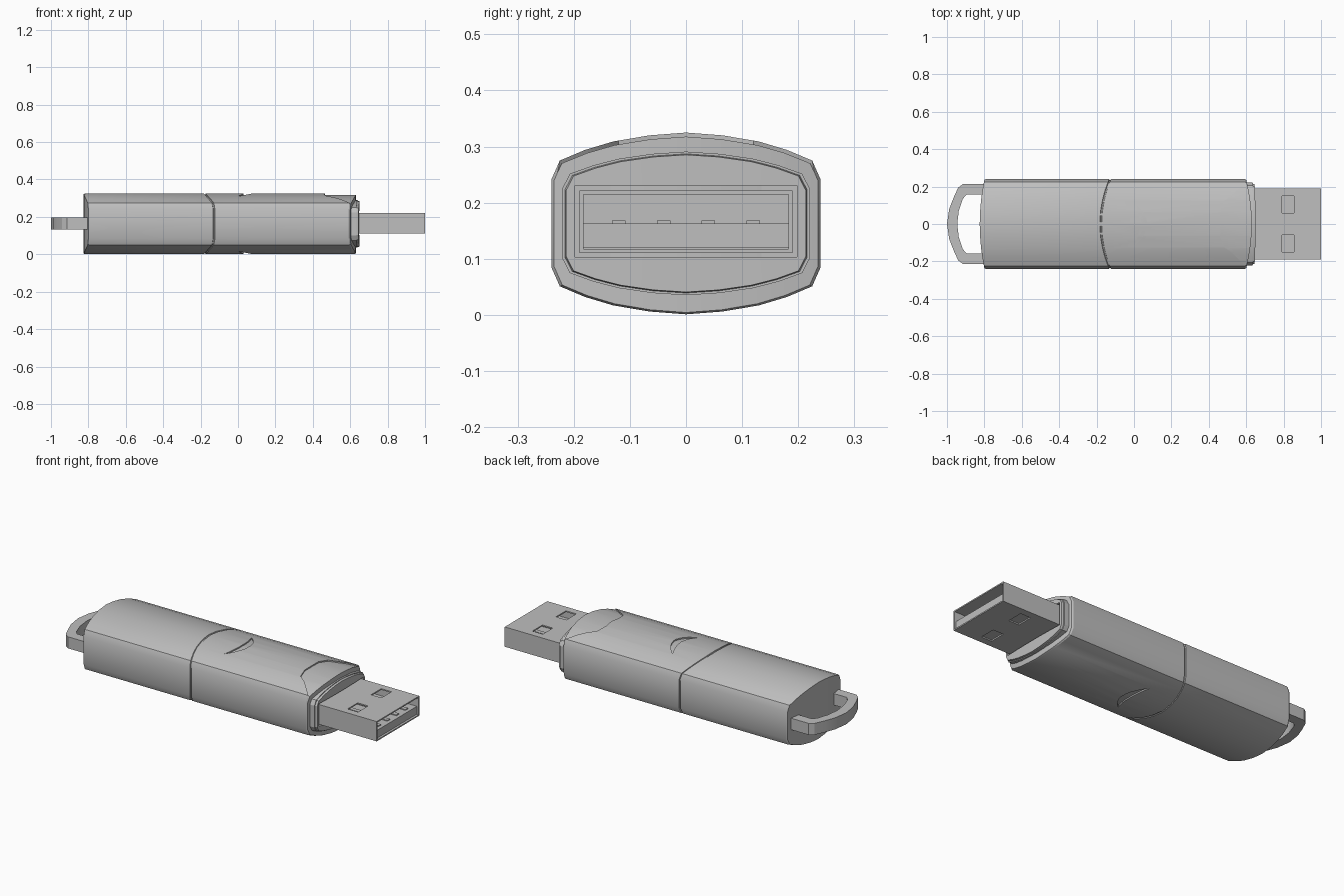
import bpy, bmesh
from mathutils import Vector

cube = bpy.data.objects.get("Cube")
if cube:
    bpy.data.objects.remove(cube, do_unlink=True)

grey = bpy.data.materials.new("light grey")
grey.use_nodes = True
grey.diffuse_color = (0.52, 0.52, 0.52, 1)
grey.node_tree.nodes["Principled BSDF"].inputs["Base Color"].default_value = (0.52, 0.52, 0.52, 1)

MID = 0.163
HALF = [(0, 0.162), (0.065, 0.157), (0.13, 0.146), (0.18, 0.131), (0.225, 0.112), (0.24, 0.078)]
ARCH = [(-y, z) for y, z in HALF[:0:-1]] + HALF


def make(name, bm):
    bmesh.ops.recalc_face_normals(bm, faces=bm.faces[:])
    mesh = bpy.data.meshes.new(name)
    bm.to_mesh(mesh)
    bm.free()
    ob = bpy.data.objects.new(name, mesh)
    bpy.context.collection.objects.link(ob)
    mesh.materials.append(grey)
    return ob


def loft(name, stations):
    """Skin the oval section along x; station = (x, bow, y scale, z scale)."""
    bm = bmesh.new()
    n = len(ARCH)
    rings = []
    for x, bow, sy, sz in stations:
        top = [(x + bow * (y / 0.24) ** 2, y * sy, MID + z * sz) for y, z in ARCH]
        low = [(px, py, 2 * MID - pz) for px, py, pz in reversed(top)]
        rings.append([bm.verts.new(p) for p in top + low])
    for a, b in zip(rings, rings[1:]):
        for i in range(2 * n):
            j = (i + 1) % (2 * n)
            bm.faces.new((a[i], a[j], b[j], b[i]))
    for r in (rings[0], rings[-1]):
        for i in range(n - 1):
            bm.faces.new((r[i], r[i + 1], r[2 * n - 2 - i], r[2 * n - 1 - i]))
    return make(name, bm)


def prism(name, outline, z0, z1):
    bm = bmesh.new()
    face = bm.faces.new([bm.verts.new((x, y, z0)) for x, y in outline])
    up = bmesh.ops.extrude_face_region(bm, geom=[face])
    verts = [v for v in up["geom"] if isinstance(v, bmesh.types.BMVert)]
    bmesh.ops.translate(bm, verts=verts, vec=Vector((0, 0, z1 - z0)))
    return make(name, bm)


def box(name, x0, x1, y0, y1, z0, z1):
    return prism(name, [(x0, y0), (x1, y0), (x1, y1), (x0, y1)], z0, z1)


def cut(ob, cutter):
    """Subtract the cutter for good and throw it away."""
    mod = ob.modifiers.new("cut", "BOOLEAN")
    mod.operation, mod.solver, mod.object = "DIFFERENCE", "EXACT", cutter
    bpy.context.view_layer.update()
    bpy.context.view_layer.objects.active = ob
    bpy.ops.object.modifier_apply(modifier=mod.name)
    bpy.data.objects.remove(cutter, do_unlink=True)


def engrave(ob, outline, z0, z1, sy, sz):
    """Sink an outline to a constant depth below the curved skin."""
    tool = prism("engraving_cutter", outline, z0, z1)
    cut(tool, loft("core_cutter", [(-0.9, 0, sy, sz), (0.8, 0, sy, sz)]))
    cut(ob, tool)


# Casing with bowed ends and a bowed seam groove
casing = loft("casing", [
    (-0.825, 0.025, 0.985, 0.985), (-0.817, 0.025, 1, 1),
    (-0.183, 0.05, 1, 1), (-0.181, 0.05, 0.975, 0.975),
    (-0.175, 0.05, 0.975, 0.975), (-0.173, 0.05, 1, 1),
    (0.622, -0.03, 1, 1), (0.63, -0.03, 0.98, 0.98)])

# Crescent marks on both broad faces
steps = [i / 8 for i in range(-8, 9)]
crescent = [(0.07 * (1 - t * t), 0.12 * t) for t in steps]
crescent += [(0.03 * (1 - t * t), 0.12 * t) for t in steps[-2:0:-1]]
engrave(casing, crescent, -0.1, 0.5, 0.97, 0.955)

# Shallow flared recess at the plug end of the top
flare = [(0.7, -0.235), (0.607, -0.235), (0.52, -0.15), (0.475, -0.12), (0.46, -0.06), (0.465, 0)]
flare += [(x, -y) for x, y in flare[-2::-1]]
engrave(casing, flare, 0.2, 0.5, 0.985, 0.955)

# Stepped collar with a socket for the plug
collar = loft("collar", [
    (0.56, 0, 0.92, 0.79), (0.638, -0.005, 0.92, 0.79),
    (0.638, -0.005, 0.9, 0.765), (0.65, -0.005, 0.89, 0.755)])
cut(collar, box("socket_cutter", 0.62, 0.8, -0.198, 0.198, 0.103, 0.231))

# Metal plug sleeve, hollow, with latch windows
sleeve = box("plug_sleeve", 0.59, 1, -0.19, 0.19, 0.11, 0.222)
cut(sleeve, box("cavity_cutter", 0.66, 1.1, -0.183, 0.183, 0.117, 0.215))
for side in (-1, 1):
    ys = sorted((0.06 * side, 0.15 * side))
    for z0, z1 in ((0.2, 0.25), (0.09, 0.118)):
        cut(sleeve, box("window_cutter", 0.79, 0.855, *ys, z0, z1))

# Plug tongue and contacts
tongue = box("plug_tongue", 0.655, 0.99, -0.183, 0.183, 0.119, 0.163)
for i in range(4):
    y = -0.12 + 0.08 * i
    box("contact_%d" % (i + 1), 0.7, 0.97, y - 0.012, y + 0.012, 0.162, 0.168)

# Strap loop at the back
outer = [(-0.79, 0.213), (-0.915, 0.213), (-0.94, 0.195), (-0.965, 0.14), (-0.988, 0.08), (-1, 0)]
inner = [(-0.945, 0), (-0.937, 0.07), (-0.915, 0.135), (-0.895, 0.157), (-0.79, 0.157)]
loop = outer + [(x, -y) for x, y in outer[-2::-1]]
loop += [(x, -y) for x, y in inner[:0:-1]] + inner
prism("strap_loop", loop, 0.133, 0.198)

# Smooth the curved skins, keep the edges crisp
for ob in bpy.context.view_layer.objects:
    ob.select_set(ob.type == "MESH")
bpy.context.view_layer.objects.active = casing
bpy.ops.object.shade_smooth_by_angle(angle=0.42)
